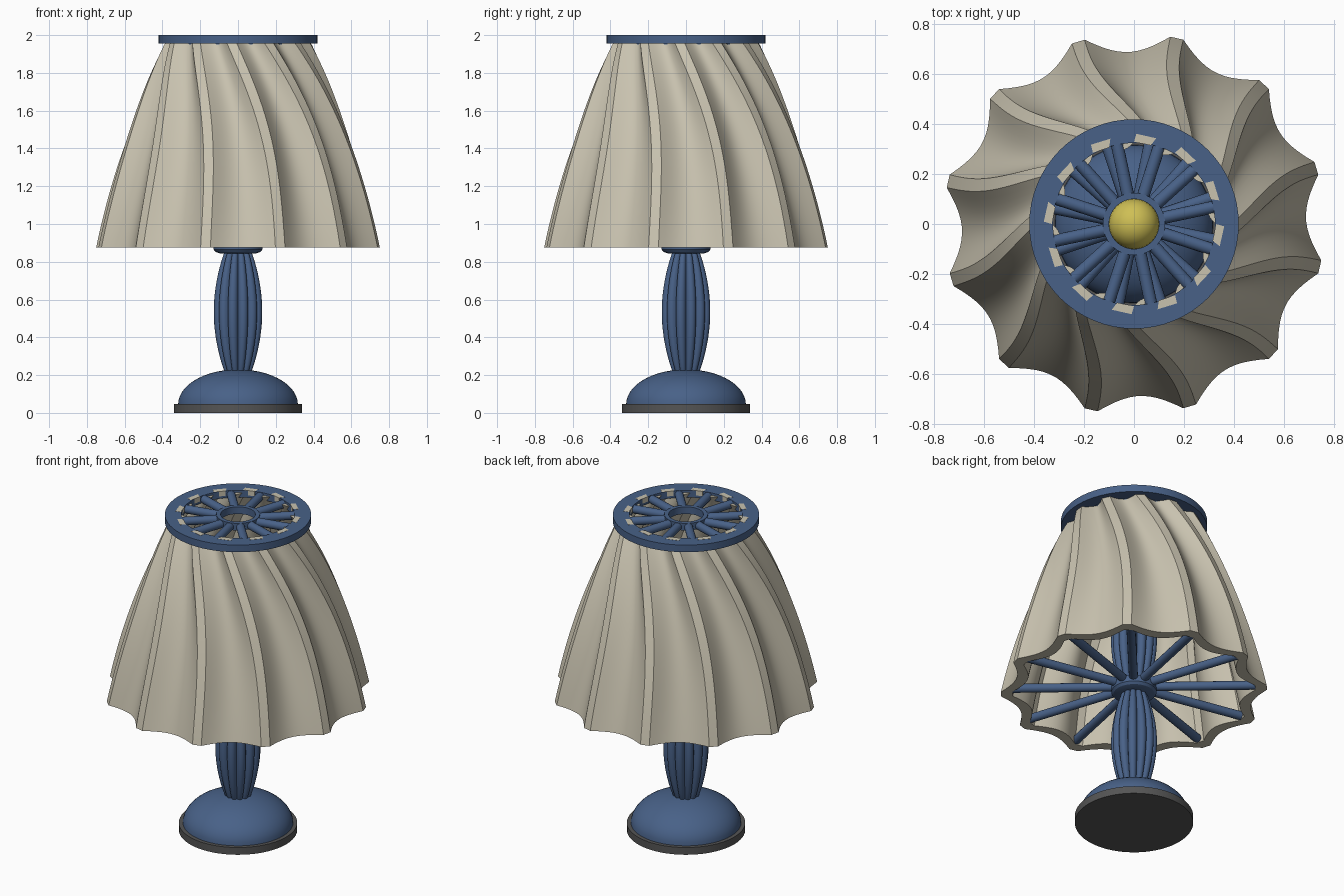
import bpy, bmesh
from math import sin, cos, pi, radians

if "Cube" in bpy.data.objects:
    bpy.data.objects.remove(bpy.data.objects["Cube"])

def material(name, rgb):
    m = bpy.data.materials.new(name)
    m.diffuse_color = (*rgb, 1)
    m.use_nodes = True
    m.node_tree.nodes["Principled BSDF"].inputs["Base Color"].default_value = m.diffuse_color
    return m

BLUE = material("blue_paint", (0.065, 0.12, 0.245))
CREAM = material("cream_fabric", (0.58, 0.54, 0.43))
YELLOW = material("bulb_yellow", (0.62, 0.52, 0.09))
DARK = material("dark_foot", (0.09, 0.09, 0.09))

def build(name, rings, mat, closed=False, caps=True, angle=30):
    """Skin a stack of closed rings of points."""
    me = bpy.data.meshes.new(name)
    bm = bmesh.new()
    rows = [[bm.verts.new(p) for p in r] for r in rings]
    n = len(rows[0])
    pairs = list(zip(rows, rows[1:])) + ([(rows[-1], rows[0])] if closed else [])
    for a, b in pairs:
        for i in range(n):
            j = (i + 1) % n
            bm.faces.new((a[i], a[j], b[j], b[i]))
    if caps and not closed:
        bm.faces.new(rows[0][::-1])
        bm.faces.new(rows[-1])
    bmesh.ops.recalc_face_normals(bm, faces=bm.faces)
    bm.to_mesh(me)
    bm.free()
    me.materials.append(mat)
    ob = bpy.data.objects.new(name, me)
    bpy.context.collection.objects.link(ob)
    bpy.ops.object.select_all(action='DESELECT')
    ob.select_set(True)
    bpy.context.view_layer.objects.active = ob
    bpy.ops.object.shade_smooth_by_angle(angle=radians(angle))
    return ob

def circle(r, z, n=64):
    return [(r * cos(2 * pi * i / n), r * sin(2 * pi * i / n), z) for i in range(n)]

def lathe(name, profile, mat, closed=False):
    return build(name, [circle(r, z) for r, z in profile], mat, closed)

def ring(name, r0, r1, z0, z1):
    return lathe(name, [(r0, z0), (r1, z0), (r1, z1), (r0, z1)], BLUE, True)

# Foot and domed base
lathe("foot_disc", [(0.34, 0.004), (0.34, 0.05)], DARK).location.z = -0.004
lathe("base_dome", [(0.315 * cos(a * pi / 26) + 0.002, 0.045 + 0.185 * sin(a * pi / 26))
                    for a in range(14)], BLUE)

# Fluted spindles of the stem
def spindle(name, z0, z1):
    rows = []
    for k in range(21):
        t = k / 20
        r = 0.064 + 0.068 * sin(pi * t) ** 0.8 if 0 < t < 1 else 0.064
        row = []
        for i in range(96):
            a = 2 * pi * i / 96
            q = r * (0.8 + 0.2 * abs(sin(6 * a)) ** 0.6)
            row.append((q * cos(a), q * sin(a), z0 + (z1 - z0) * t))
        rows.append(row)
    build(name, rows, BLUE)

spindle("lower_stem", 0.2, 0.87)
spindle("upper_stem", 0.87, 1.54)
lathe("lower_hub", [(0.09, 0.843), (0.118, 0.852), (0.13, 0.866), (0.13, 0.905), (0.1, 0.915)], BLUE)

# Bulb on its socket
lathe("bulb_socket", [(0.06, 1.52), (0.06, 1.63)], BLUE)
lathe("bulb", [(max(0.1 * sin(a * pi / 20), 0.0005), 1.7 - 0.1 * cos(a * pi / 20))
               for a in range(21)], YELLOW)

# Pleated, twisted shade: twelve flat-tipped ridges with scooped valleys
Z0, Z1 = 0.875, 1.985

def shade_ring(z, inset):
    t = (z - Z0) / (2.0 - Z0)
    h = z - Z0
    radius = 0.765 - 0.209 * h - 0.13 * h * h
    depth = 0.075 - 0.027 * t + 0.07 * t * (1 - t)
    twist = -25 * t ** 3.5
    half = 2 + 2 * t ** 2          # ridge half-width in degrees
    pts = []
    for k in range(12):
        for s in range(12):
            if s == 0:
                a, r = -half, radius
            else:
                u = (s - 1) / 11
                a = half + (30 - 2 * half) * u
                r = radius - depth * (1 - (2 * u - 1) ** 2)
            a = radians(17 + 30 * k + a + twist)
            r -= inset * (0.066 - 0.044 * t)
            pts.append((r * cos(a), r * sin(a), z))
    return pts

levels = [Z0 + (Z1 - Z0) * i / 24 for i in range(25)]
build("pleated_shade", [shade_ring(z, 0) for z in levels] +
      [shade_ring(z, 1) for z in reversed(levels)], CREAM, closed=True, angle=25)

# Top rim and hub
ring("top_rim", 0.325, 0.42, 1.955, 2.0)
ring("top_hub", 0.1, 0.125, 1.955, 2.0)

# Spokes, and the ridge ends showing through the rim
def spoke(name, angle, r0, r1, z, rad):
    a = radians(angle)
    rows = []
    for d in (r0, r1):
        rows.append([(d * cos(a) - rad * cos(b) * sin(a), d * sin(a) + rad * cos(b) * cos(a),
                      z + rad * sin(b)) for b in (2 * pi * i / 16 for i in range(16))])
    build(name, rows, BLUE, angle=40)

for k in range(12):
    spoke(f"lower_spoke_{k}", 18.5 + 30 * k, 0.1, 0.715, 0.902, 0.026)
    spoke(f"top_spoke_{k}", 12 + 30 * k, 0.115, 0.34, 1.974, 0.025)
    mid = 22 + 30 * k
    tab = [(0.322, mid - 4), (0.355, mid - 6.5), (0.362, mid + 6.5), (0.33, mid + 8)]
    build(f"shade_tab_{k}", [[(r * cos(radians(a)), r * sin(radians(a)), z) for r, a in tab]
                             for z in (1.97, 2.001)], CREAM)
